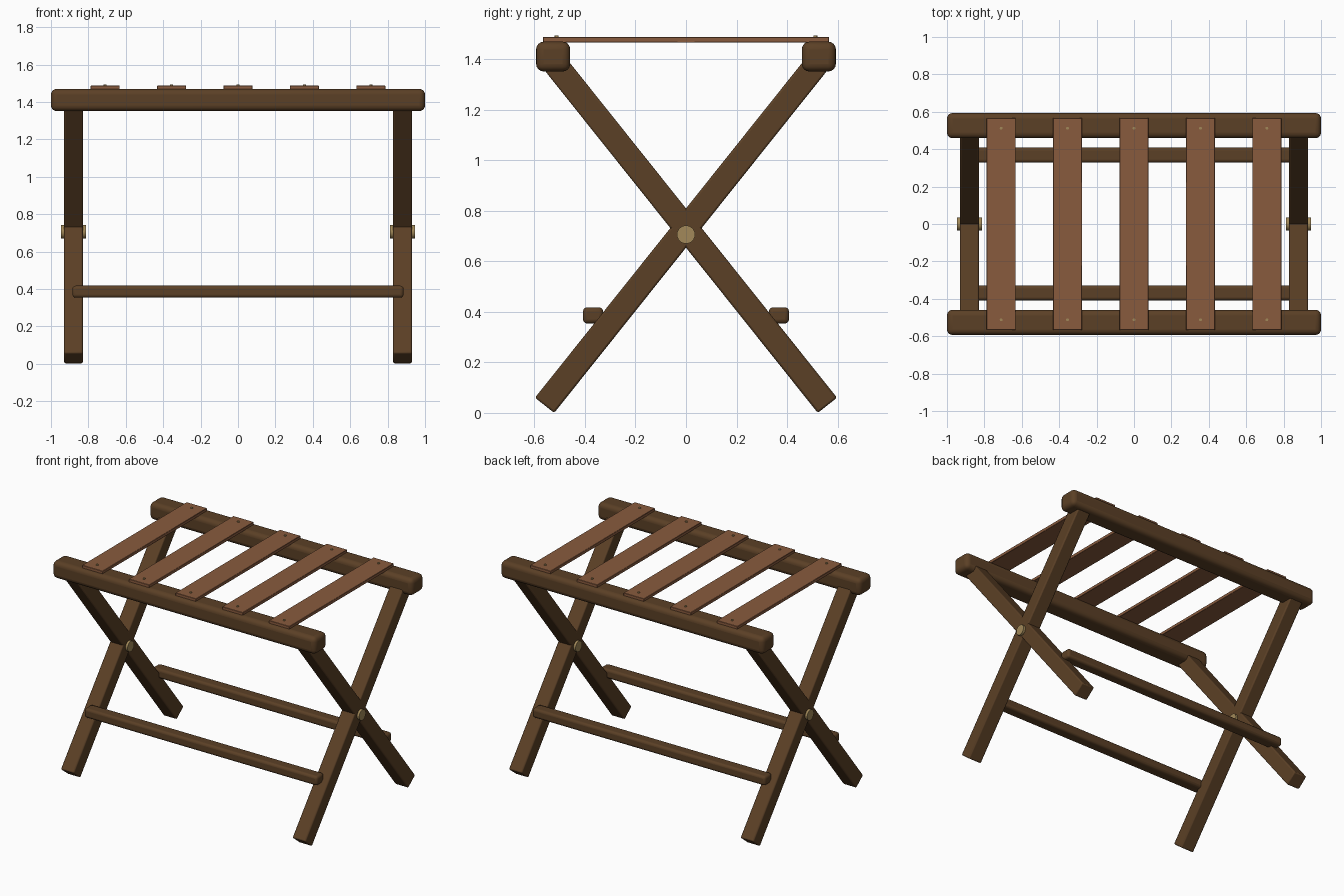
import bpy
import math

cube = bpy.data.objects.get("Cube")
if cube:
    bpy.data.objects.remove(cube, do_unlink=True)


def material(name, color):
    m = bpy.data.materials.new(name)
    m.use_nodes = True
    m.diffuse_color = color
    m.node_tree.nodes["Principled BSDF"].inputs["Base Color"].default_value = color
    return m


wood = material("dark_wood", (0.105, 0.051, 0.019, 1))
leather = material("brown_strap", (0.25, 0.105, 0.048, 1))
brass = material("brass", (0.36, 0.25, 0.10, 1))


def finish(name, mat):
    obj = bpy.context.object
    obj.name = name
    obj.data.materials.append(mat)
    return obj


def bar(name, location, size, mat, bevel=0, segments=3, tilt=0):
    """Box with rounded edges, optionally tilted about x."""
    bpy.ops.mesh.primitive_cube_add(size=1, location=location, rotation=(tilt, 0, 0))
    obj = finish(name, mat)
    obj.scale = size
    bpy.ops.object.transform_apply(location=False, rotation=False, scale=True)
    if bevel:
        mod = obj.modifiers.new("rounded_edges", "BEVEL")
        mod.width = bevel
        mod.segments = segments
        bpy.ops.object.shade_smooth_by_angle(angle=math.radians(35))
    return obj


def disc(name, location, radius, depth, sides, rotation=(0, 0, 0)):
    bpy.ops.mesh.primitive_cylinder_add(vertices=sides, radius=radius, depth=depth,
                                        location=location, rotation=rotation)
    obj = finish(name, brass)
    bpy.ops.object.shade_smooth_by_angle(angle=math.radians(35))
    return obj


LEG_X = 0.88
CROSS_Z = 0.732
FOOT = (0.56, 0.03)   # y, z of the centre of a foot
TOP_Z = 1.385         # where the leg ends inside the rail

slope = FOOT[0] / (CROSS_Z - FOOT[1])
angle = math.atan(slope)
mid_z = (FOOT[1] + TOP_Z) / 2
length = (TOP_Z - FOOT[1]) / math.cos(angle)

# Crossed legs and pivot pins at each end
for side, x in (("right", -LEG_X), ("left", LEG_X)):
    for end, s in (("front", -1), ("back", 1)):
        mid_y = s * (CROSS_Z - mid_z) * slope
        bar(f"{side}_{end}_leg", (x, mid_y, mid_z), (0.10, 0.097, length),
            wood, 0.008, 2, s * angle)
    disc(f"{side}_pivot_pin", (x, 0, 0.706), 0.036, 0.132, 24, (0, math.pi / 2, 0))

# Top rails and lower stretchers
for end, s in (("front", -1), ("back", 1)):
    bar(f"{end}_rail", (0, s * 0.526, 1.411), (2.0, 0.135, 0.118), wood, 0.03, 4)
    bar(f"{end}_stretcher", (0, s * 0.368, 0.386), (1.77, 0.08, 0.064), wood, 0.016)

# Straps with a tack at each end
for i in range(5):
    x = (i - 2) * 0.355
    bar(f"strap_{i + 1}", (x, 0, 1.477), (0.155, 1.134, 0.022), leather, 0.002, 1)
    for end, s in (("front", -1), ("back", 1)):
        disc(f"strap_{i + 1}_{end}_tack", (x, s * 0.512, 1.489), 0.008, 0.01, 12)
